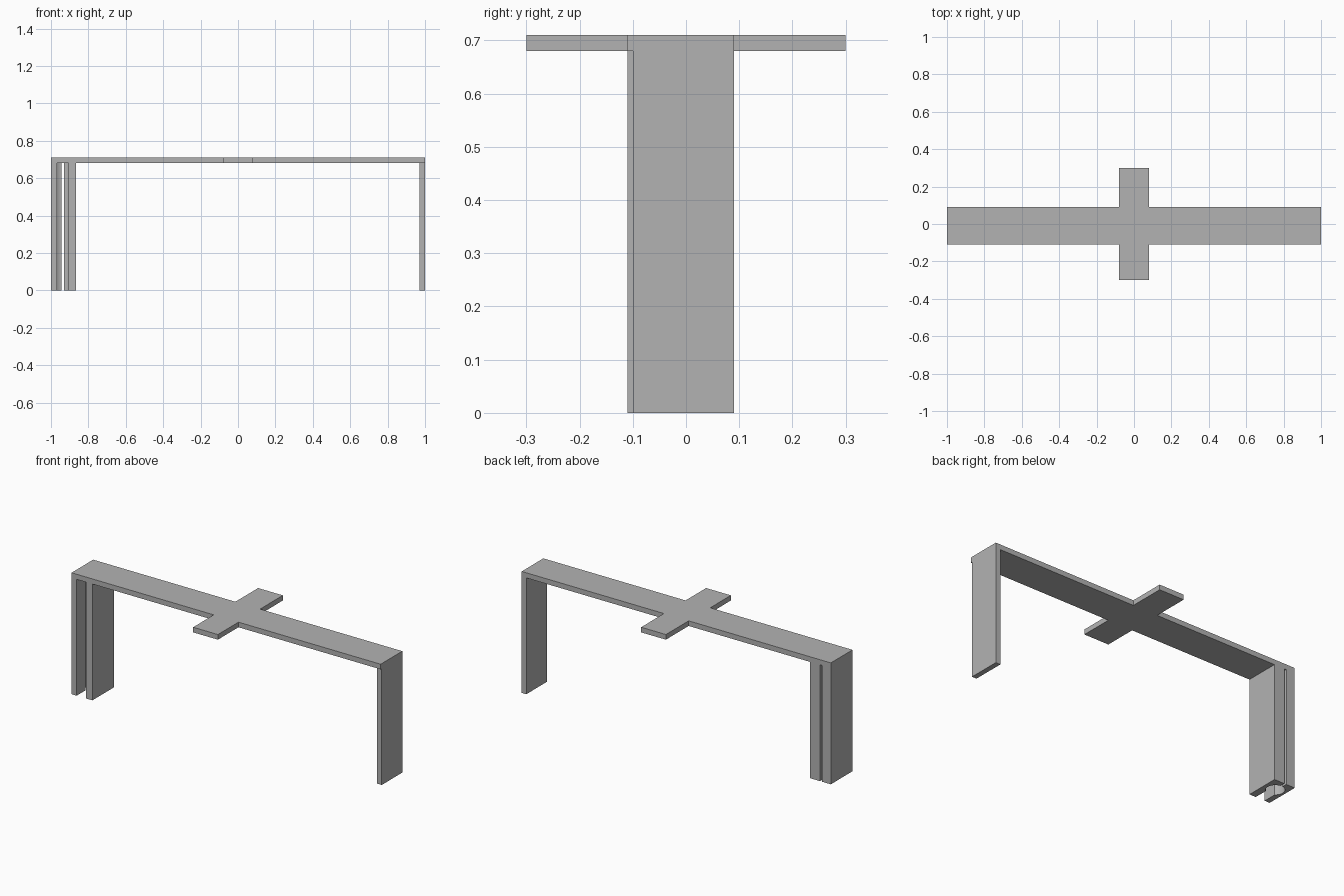
import bpy, bmesh, math

cube = bpy.data.objects.get("Cube")
if cube:
    bpy.data.objects.remove(cube, do_unlink=True)

grey = bpy.data.materials.new("plain_grey")
grey.use_nodes = True
colour = (0.45, 0.45, 0.45, 1)
grey.diffuse_color = colour
grey.node_tree.nodes["Principled BSDF"].inputs["Base Color"].default_value = colour

LEG_TOP, BEAM_TOP = 0.68, 0.71
FRONT, BACK = -0.11, 0.09


def prism(name, outline, z0, z1):
    """Extrude a flat outline upwards."""
    bm = bmesh.new()
    face = bm.faces.new([bm.verts.new((x, y, z0)) for x, y in outline])
    top = bmesh.ops.extrude_face_region(bm, geom=[face])["geom"]
    verts = [v for v in top if isinstance(v, bmesh.types.BMVert)]
    bmesh.ops.translate(bm, vec=(0, 0, z1 - z0), verts=verts)
    bmesh.ops.recalc_face_normals(bm, faces=bm.faces)
    mesh = bpy.data.meshes.new(name)
    bm.to_mesh(mesh)
    bm.free()
    mesh.materials.append(grey)
    obj = bpy.data.objects.new(name, mesh)
    bpy.context.collection.objects.link(obj)
    bpy.context.view_layer.objects.active = obj
    bpy.ops.object.select_all(action="DESELECT")
    obj.select_set(True)
    bpy.ops.object.shade_smooth_by_angle(angle=math.radians(30))
    return obj


# Cross-shaped top: long beam with a short arm to front and back
ARM, REACH = 0.08, 0.3
prism("cross_beam", [
    (-1, FRONT), (-ARM, FRONT), (-ARM, -REACH), (ARM, -REACH), (ARM, FRONT), (1, FRONT),
    (1, BACK), (ARM, BACK), (ARM, REACH), (-ARM, REACH), (-ARM, BACK), (-1, BACK)],
    LEG_TOP, BEAM_TOP)

# Plain flat leg
prism("left_leg", [(0.97, -0.1), (1, -0.1), (1, BACK), (0.97, BACK)], 0, LEG_TOP)

# Split leg: wide front slot, round bore and narrow back slot between two halves
BORE_X, BORE_Y, RADIUS = -0.937, 0.01, 0.05
FRONT_GAP, BACK_GAP = 0.03, 0.0065


def half_leg(name, side, outer_x):
    start = -math.acos(FRONT_GAP / RADIUS)
    end = math.acos(BACK_GAP / RADIUS)
    steps = 20
    outline = [(outer_x, FRONT), (BORE_X + side * FRONT_GAP, FRONT)]
    for i in range(steps + 1):
        a = start + (end - start) * i / steps
        outline.append((BORE_X + side * RADIUS * math.cos(a), BORE_Y + RADIUS * math.sin(a)))
    outline += [(BORE_X + side * BACK_GAP, BACK), (outer_x, BACK)]
    prism(name, outline, 0, LEG_TOP)


half_leg("right_leg_outer_half", -1, -1)
half_leg("right_leg_inner_half", 1, -0.865)
